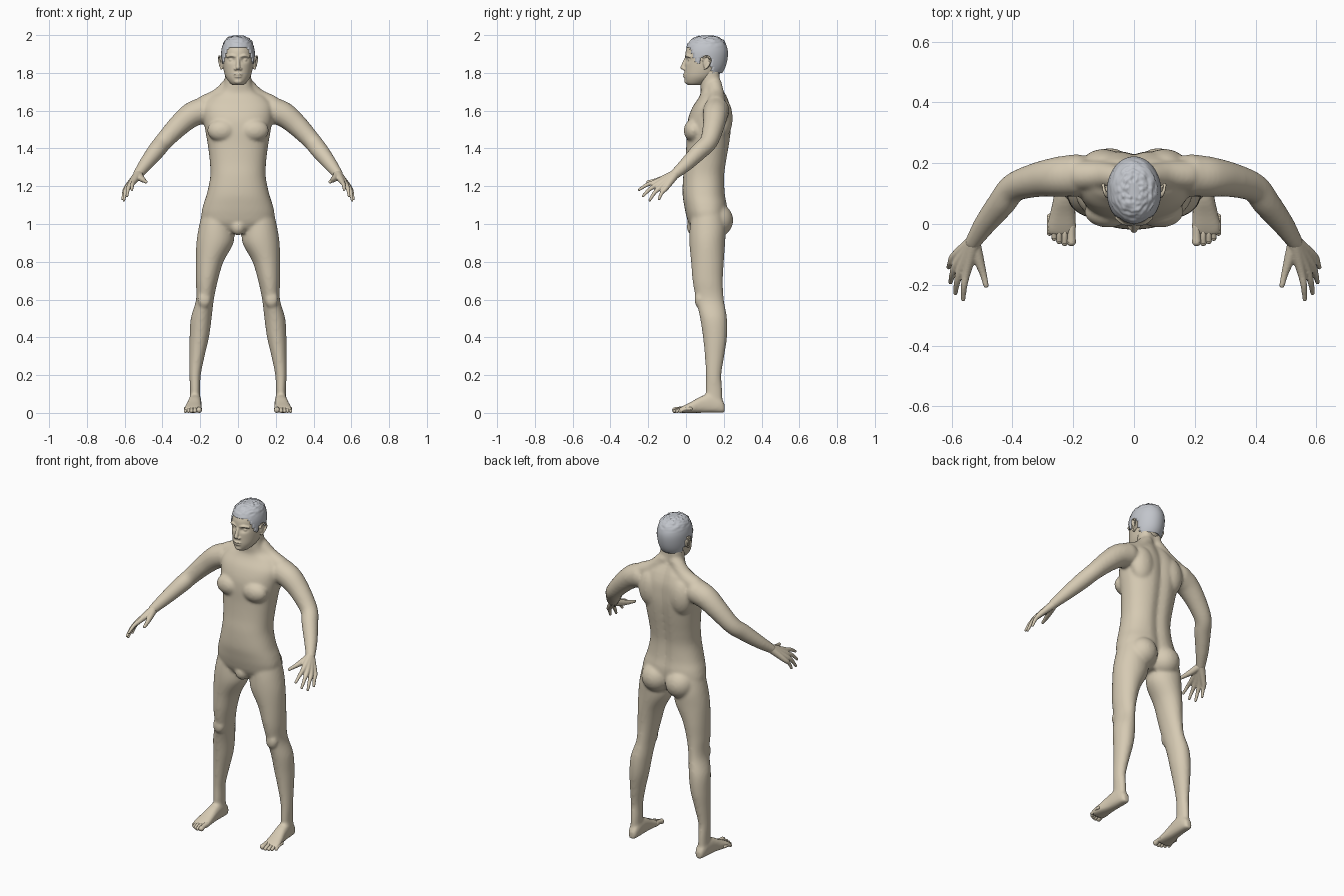
import bpy, bmesh, math
from mathutils import Vector, Matrix, Quaternion, noise

if "Cube" in bpy.data.objects:
    bpy.data.objects.remove(bpy.data.objects["Cube"], do_unlink=True)


def material(name, rgb):
    m = bpy.data.materials.new(name)
    m.use_nodes = True
    m.diffuse_color = (*rgb, 1)
    bsdf = m.node_tree.nodes["Principled BSDF"]
    bsdf.inputs["Base Color"].default_value = (*rgb, 1)
    bsdf.inputs["Roughness"].default_value = 0.7
    return m


skin = material("skin", (0.67, 0.59, 0.45))
grey = material("grey hair", (0.54, 0.56, 0.60))


def spline(rows, n=6):
    """Smooth a list of equal-length tuples with a Catmull-Rom curve."""
    rows = [Vector(r) for r in rows]
    ext = [rows[0] * 2 - rows[1]] + rows + [rows[-1] * 2 - rows[-2]]
    out = []
    for i in range(len(rows) - 1):
        a, b, c, d = ext[i:i + 4]
        for k in range(n):
            t = k / n
            out.append((b * 2 + (c - a) * t + (a * 2 - b * 5 + c * 4 - d) * t**2
                        + (b * 3 - a - c * 3 + d) * t**3) / 2)
    return out + [rows[-1]]


def skin_rings(bm, rings):
    """Bridge rings of points into a closed shell."""
    vs = [[bm.verts.new(p) for p in ring] for ring in rings]
    n = len(vs[0])
    for a, b in zip(vs, vs[1:]):
        for i in range(n):
            j = (i + 1) % n
            bm.faces.new((a[i], a[j], b[j], b[i]))
    bm.faces.new(vs[0][::-1])
    bm.faces.new(vs[-1])


def oval(rx, ry, n=48, square=1.0):
    """Points of a rounded-off ellipse."""
    for i in range(n):
        a = math.tau * i / n
        c, s = math.cos(a), math.sin(a)
        yield (math.copysign(abs(c)**square, c) * rx, math.copysign(abs(s)**square, s) * ry)


def stack(bm, rows, square=1.0, n=6, groove=0.0, shape=None):
    """Horizontal rings; each row is centre x, z, half width, front y, back y."""
    rings = []
    for cx, z, w, f, b in spline(rows, n):
        ring = []
        for x, y in oval(w, (b - f) / 2, square=square):
            if y > 0:
                y -= groove * math.exp(-(x / 0.03)**2)
            p = Vector((cx + x, (f + b) / 2 + y, z))
            ring.append(shape(p) if shape else p)
        rings.append(ring)
    skin_rings(bm, rings)


def blob(bm, centre, radii):
    m = Matrix.Translation(centre) @ Matrix.Diagonal((*radii, 1))
    bmesh.ops.create_uvsphere(bm, u_segments=24, v_segments=16, radius=1, matrix=m)


def tube(bm, rows, n=5):
    """Round tube with rounded ends; each row is x, y, z, radius."""
    pts = spline(rows, n)
    rings, q, last = [], Quaternion(), Vector((0, 0, 1))
    for i, p in enumerate(pts):
        t = (pts[min(i + 1, len(pts) - 1)] - pts[max(i - 1, 0)]).to_3d().normalized()
        q = last.rotation_difference(t) @ q
        last = t
        rings.append([p.to_3d() + q @ Vector((x, y, 0)) for x, y in oval(p[3], p[3], 20)])
    skin_rings(bm, rings)
    for p in (pts[0], pts[-1]):
        blob(bm, p.to_3d(), [p[3]] * 3)


def mirror(bm):
    geom = bm.verts[:] + bm.edges[:] + bm.faces[:]
    new = bmesh.ops.duplicate(bm, geom=geom)["geom"]
    for v in new:
        if isinstance(v, bmesh.types.BMVert):
            v.co.x *= -1


def finish(bm, name, mat, voxel=0, smooth=0):
    bmesh.ops.recalc_face_normals(bm, faces=bm.faces)
    me = bpy.data.meshes.new(name)
    bm.to_mesh(me)
    bm.free()
    me.materials.append(mat)
    me.shade_smooth()
    ob = bpy.data.objects.new(name, me)
    bpy.context.collection.objects.link(ob)
    if voxel:
        r = ob.modifiers.new("blend", "REMESH")
        r.mode, r.voxel_size, r.use_smooth_shade = "VOXEL", voxel, True
        s = ob.modifiers.new("soften", "SMOOTH")
        s.factor, s.iterations = 0.5, smooth
    return ob


# Body: one side of limbs and muscles, mirrored, then the trunk
bm = bmesh.new()
stack(bm, [(.105, 1.06, .085, .03, .2), (.115, .98, .093, .02, .21), (.122, .9, .098, .018, .207),
           (.15, .8, .073, .027, .2), (.165, .7, .058, .035, .195), (.175, .6, .047, .053, .2),
           (.195, .5, .055, .075, .217), (.205, .4, .051, .09, .217), (.217, .3, .04, .1, .202),
           (.227, .2, .03, .105, .187), (.227, .12, .027, .103, .192), (.227, .05, .027, .105, .195)])
# Foot, ringed from heel to ball
rings = []
for y, cx, w, top in spline([(.205, .225, .018, .045), (.185, .225, .028, .075), (.13, .227, .033, .1),
                             (.08, .23, .036, .088), (.03, .235, .043, .06), (-.01, .238, .048, .04),
                             (-.035, .24, .045, .026)]):
    rings.append([Vector((cx + u, y, top / 2 + v)) for u, v in oval(w, top / 2, 32, 0.75)])
skin_rings(bm, rings)
# Arm and shoulder
tube(bm, [(.19, .16, 1.6, .07), (.25, .155, 1.575, .066), (.32, .145, 1.515, .057),
          (.395, .12, 1.435, .048), (.435, .07, 1.385, .046), (.49, 0, 1.315, .037),
          (.53, -.06, 1.262, .027)])
tube(bm, [(.04, .15, 1.74, .04), (.1, .16, 1.675, .045), (.17, .16, 1.635, .05)])
blob(bm, (.085, .04, 1.495), (.078, .052, .06))     # chest
blob(bm, (.1, .19, 1.56), (.075, .057, .11))        # shoulder blade
blob(bm, (.08, .165, 1.02), (.086, .085, .088))     # buttock
blob(bm, (.178, .07, .6), (.036, .025, .045))       # knee
mirror(bm)
stack(bm, [(0, .95, .08, .045, .18), (0, 1, .18, .015, .21), (0, 1.05, .193, 0, .22),
           (0, 1.1, .184, -.01, .22), (0, 1.16, .165, -.018, .21), (0, 1.25, .147, -.015, .207),
           (0, 1.33, .149, -.005, .217), (0, 1.42, .16, .002, .232), (0, 1.5, .174, .004, .242),
           (0, 1.56, .183, .012, .243), (0, 1.62, .185, .035, .238), (0, 1.67, .15, .068, .222),
           (0, 1.7, .1, .078, .208), (0, 1.74, .074, .076, .19), (0, 1.82, .068, .076, .185)],
      square=0.88, groove=0.014)
blob(bm, (0, .04, .985), (.04, .036, .045))         # groin
finish(bm, "body", skin, 0.0085, 6)

# Hands: each finger runs from wrist through knuckle to tip
bm = bmesh.new()
for knuckle, tip in [((.55, -.155, 1.225), (.562, -.248, 1.182)), ((.57, -.15, 1.21), (.588, -.228, 1.148)),
                     ((.584, -.133, 1.197), (.604, -.192, 1.126)), ((.59, -.105, 1.192), (.61, -.143, 1.132))]:
    k, t = Vector(knuckle), Vector(tip)
    mid = k.lerp(t, 0.5) + Vector((.003, -.003, .005))
    tube(bm, [(.525, -.055, 1.266, .024), (*k, .0145), (*mid, .0105), (*t, .0075)])
tube(bm, [(.525, -.065, 1.258, .021), (.51, -.12, 1.24, .017), (.496, -.165, 1.229, .0115),
          (.487, -.202, 1.223, .009)])
mirror(bm)
finish(bm, "hands", skin, 0.004, 3)

# Toes
bm = bmesh.new()
for x, y, r in [(.206, -.058, .015), (.228, -.062, .0105), (.246, -.056, .01),
                (.262, -.046, .0095), (.278, -.03, .009)]:
    tube(bm, [(x, y + .055, .022, r), (x, y + .025, .02, r * .85), (x, y, r, r)])
mirror(bm)
finish(bm, "toes", skin)

# Head profile: shared by the face and the hair
HEAD = [(0, 1.735, .028, .01, .08), (0, 1.75, .046, -.003, .12), (0, 1.78, .066, -.009, .165),
        (0, 1.82, .077, -.008, .195), (0, 1.87, .083, -.005, .21), (0, 1.92, .082, 0, .212),
        (0, 1.96, .068, .022, .195), (0, 1.982, .042, .055, .165), (0, 1.988, .012, .095, .125)]


def sockets(p):
    if p.y < .08:
        d = ((abs(p.x) - .034) / .017)**2 + ((p.z - 1.868) / .012)**2
        p.y += .014 * math.exp(-d)
    return p


bm = bmesh.new()
blob(bm, (.034, .023, 1.868), (.015, .014, .011))                                   # eye
tube(bm, [(.012, 0, 1.887, .006), (.035, .004, 1.892, .007), (.058, .02, 1.886, .006)])  # brow
blob(bm, (.012, -.008, 1.821), (.01, .011, .008))                                   # nostril wing
blob(bm, (.086, .108, 1.853), (.009, .018, .031))                                   # ear
tube(bm, [(.09, .09, 1.867, .005), (.095, .098, 1.886, .005), (.1, .118, 1.886, .0055),
          (.101, .13, 1.866, .0055), (.095, .118, 1.838, .005), (.088, .1, 1.822, .006)])
mirror(bm)
stack(bm, HEAD, n=8, shape=sockets)
tube(bm, [(0, .002, 1.878, .009), (0, -.01, 1.85, .01), (0, -.018, 1.829, .012)])   # nose
blob(bm, (0, -.007, 1.792), (.025, .011, .005))                                     # lips
blob(bm, (0, -.005, 1.7805), (.021, .011, .006))
blob(bm, (0, .006, 1.755), (.023, .015, .014))                                      # chin
finish(bm, "head", skin, 0.0038, 3)


# Hair: a swollen cap trimmed along the hairline, tousled on top
def hairline(y):
    steps = [(-1, 1.94), (.02, 1.935), (.045, 1.87), (.055, 1.85), (.075, 1.85),
             (.085, 1.89), (.125, 1.89), (.14, 1.8), (1, 1.785)]
    for (a, za), (b, zb) in zip(steps, steps[1:]):
        if a <= y <= b:
            return za + (zb - za) * (y - a) / (b - a)


def tousle(p):
    amount = min(max((p.z - 1.93) / .04, 0), 1)
    out = (p - Vector((0, .105, 1.88))).normalized()
    return p + out * amount * .007 * noise.noise(p * 75)


bm = bmesh.new()
cap = [(x, z + max(0, z - 1.92) * .11, w + .006, f - .005, b + .009) for x, z, w, f, b in HEAD]
stack(bm, cap, n=12, shape=tousle)
bmesh.ops.delete(bm, geom=[f for f in bm.faces if f.calc_center_median().z < hairline(f.calc_center_median().y)],
                 context="FACES")
hair = finish(bm, "hair", grey)
thick = hair.modifiers.new("thickness", "SOLIDIFY")
thick.thickness, thick.offset = 0.012, -1
